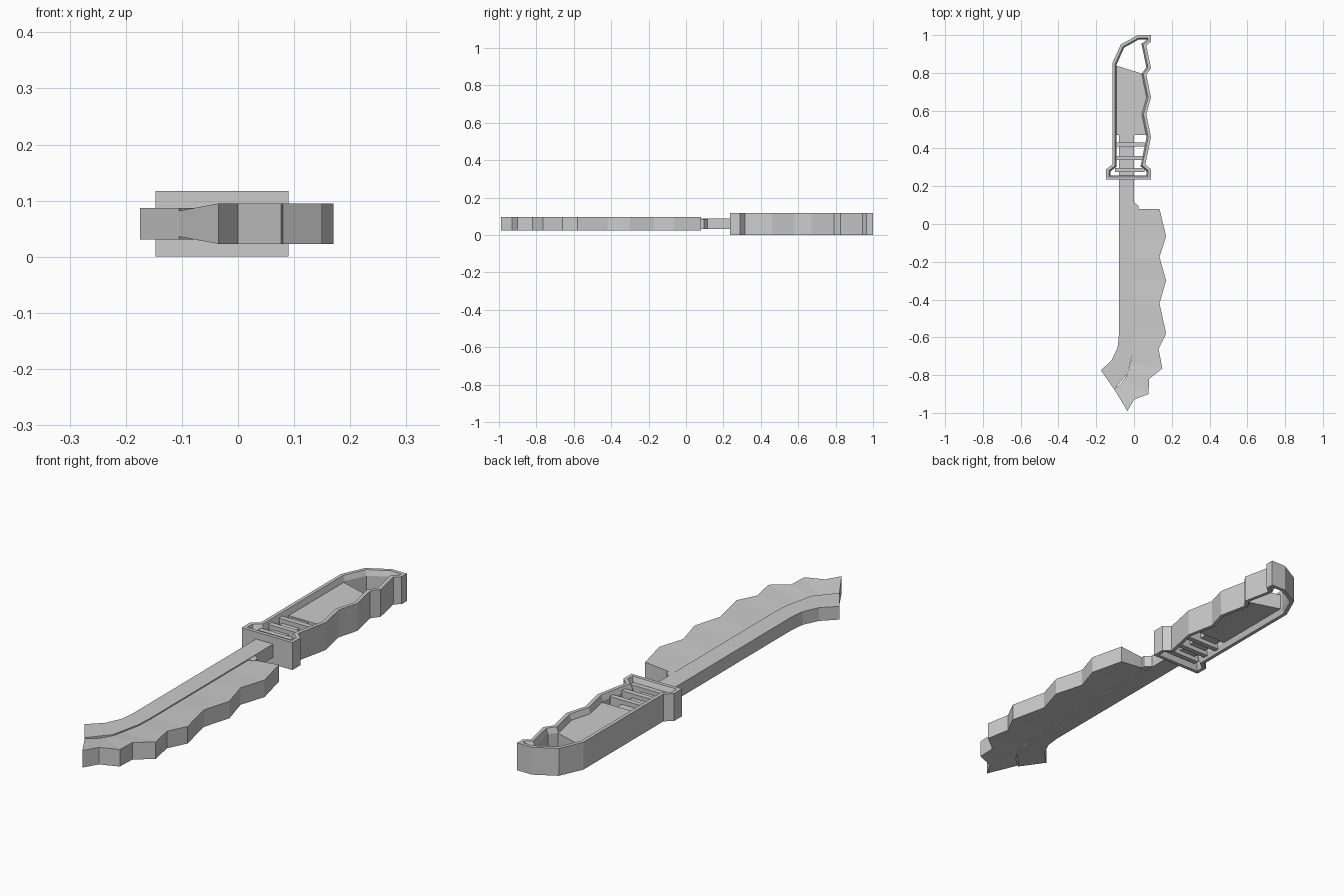
import bpy
import bmesh
from mathutils import Vector

cube = bpy.data.objects.get("Cube")
if cube:
    bpy.data.objects.remove(cube, do_unlink=True)

steel = bpy.data.materials.new("light_grey")
steel.use_nodes = True
GREY = (0.6, 0.6, 0.6, 1)
steel.diffuse_color = GREY
steel.node_tree.nodes["Principled BSDF"].inputs["Base Color"].default_value = GREY

MID = 0.059  # height of the symmetry plane


def finish(name, bm):
    bmesh.ops.recalc_face_normals(bm, faces=bm.faces)
    mesh = bpy.data.meshes.new(name)
    bm.to_mesh(mesh)
    bm.free()
    mesh.materials.append(steel)
    obj = bpy.data.objects.new(name, mesh)
    bpy.context.collection.objects.link(obj)
    return obj


def loft(name, rings, cap=False, closed=False):
    """Join equal rings of points; cap the ends or close the loop."""
    bm = bmesh.new()
    loops = [[bm.verts.new(p) for p in ring] for ring in rings]
    n = len(loops[0])
    pairs = list(zip(loops, loops[1:]))
    if closed:
        pairs.append((loops[-1], loops[0]))
    for a, b in pairs:
        for i in range(n):
            j = (i + 1) % n
            bm.faces.new((a[i], a[j], b[j], b[i]))
    if cap:
        bm.faces.new(loops[0])
        bm.faces.new(loops[-1])
    return finish(name, bm)


def prism(name, outline, half):
    """Extrude a flat outline equally above and below the middle."""
    return loft(name, [[(x, y, MID + s * half) for x, y in outline] for s in (-1, 1)], cap=True)


def strip(name, left, right, half_left, half_right):
    """Bar between two edge paths, each with its own half thickness."""
    rings = [[(a[0], a[1], MID - half_left), (b[0], b[1], MID - half_right),
              (b[0], b[1], MID + half_right), (a[0], a[1], MID + half_left)]
             for a, b in zip(left, right)]
    return loft(name, rings, cap=True)


def inset(outline, d):
    """Mitred inward offset of a clockwise outline."""
    pts = [Vector(p) for p in outline]
    result = []
    for i, p in enumerate(pts):
        a = (p - pts[i - 1]).normalized()
        b = (pts[(i + 1) % len(pts)] - p).normalized()
        na, nb = Vector((a.y, -a.x)), Vector((b.y, -b.x))
        result.append(p + (na + nb) * d / (1 + na.dot(nb)))
    return result


# Spine and tang, sweeping out to the hooked end
strip("blade_spine",
      [(-0.08, 0.5), (-0.08, -0.59), (-0.087, -0.655), (-0.118, -0.72), (-0.175, -0.775)],
      [(0, 0.5), (0, -0.59), (-0.004, -0.66), (-0.032, -0.79), (-0.105, -0.875)],
      0.028, 0.028)

# Wavy cutting part, thicker at its outer edge
edge = [(0.135, 0.08), (0.17, -0.065), (0.135, -0.175), (0.17, -0.3), (0.135, -0.42),
        (0.17, -0.58), (0.13, -0.66), (0.15, -0.765), (0.08, -0.82), (0.077, -0.9),
        (0, -0.93), (-0.035, -0.99)]
root = [(0, y) for x, y in edge[:6]]
root += [(-0.004, -0.66), (-0.02, -0.74), (-0.032, -0.79), (-0.05, -0.82),
         (-0.07, -0.845), (-0.105, -0.875)]
strip("blade_edge", root, edge, 0.023, 0.036)

# Small shoulder where the blade meets the tang
prism("blade_shoulder", [(-0.01, 0.07), (-0.01, 0.12), (0, 0.115), (0.025, 0.095), (0.025, 0.07)], 0.026)

# Open handle frame with guard and finger grooves
grip = [(-0.147, 0.235), (-0.147, 0.29), (-0.115, 0.315), (-0.115, 0.85), (-0.07, 0.95),
        (0.02, 1), (0.09, 1), (0.09, 0.965), (0.065, 0.945), (0.09, 0.825), (0.065, 0.79),
        (0.09, 0.67), (0.065, 0.58), (0.09, 0.46), (0.06, 0.315), (0.09, 0.29), (0.09, 0.235)]
section = [(0, -0.058), (0, 0.058), (0.015, 0.058), (0.023, 0.036), (0.023, -0.036), (0.015, -0.058)]
loft("handle_frame", [[(x, y, MID + z) for x, y in inset(grip, d)] for d, z in section], closed=True)

# Recessed plate inside the handle
prism("handle_plate", [(-0.1, 0.47), (-0.1, 0.84), (0.045, 0.795), (0.075, 0.67), (0.05, 0.58), (0.07, 0.47)], 0.034)

# Cross bars over the tang
for i, y in enumerate((0.285, 0.35, 0.42)):
    prism(f"handle_bar_{i + 1}", [(-0.1, y - 0.011), (-0.1, y + 0.011), (0.055, y + 0.011), (0.055, y - 0.011)], 0.046)
